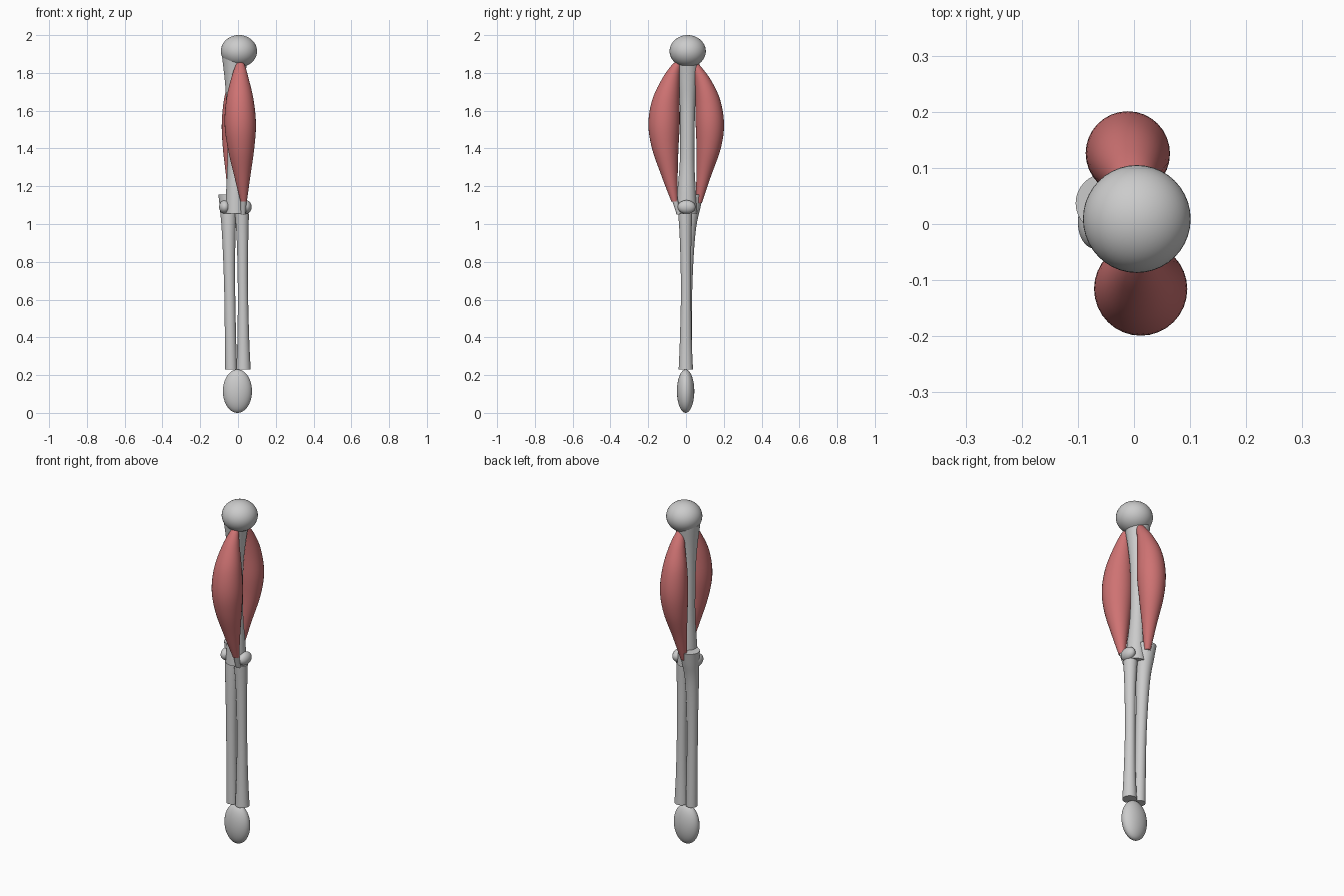
import bpy, bmesh, math
from mathutils import Vector

if "Cube" in bpy.data.objects:
    bpy.data.objects.remove(bpy.data.objects["Cube"])

muscle_mat = bpy.data.materials.new("muscle_red")
muscle_mat.diffuse_color = (0.62, 0.17, 0.17, 1)
muscle_mat.use_nodes = True
muscle_mat.node_tree.nodes["Principled BSDF"].inputs["Base Color"].default_value = muscle_mat.diffuse_color


def spline(a, b, c, d, t):
    # Catmull-Rom interpolation between b and c
    return 0.5 * (2 * b + (c - a) * t + (2 * a - 5 * b + 4 * c - d) * t * t
                  + (3 * b - a - 3 * c + d) * t ** 3)


def tube(name, stations, mat=None, sides=32, steps=6):
    # Smooth loft through stations (x, y, z, radius), with flat ends
    p = [Vector(s) for s in stations]
    p = [p[0]] + p + [p[-1]]
    path = [spline(*p[i:i + 4], k / steps) for i in range(len(p) - 3) for k in range(steps)]
    path.append(p[-1])
    bm = bmesh.new()
    rings = []
    for x, y, z, r in path:
        angles = [2 * math.pi * k / sides for k in range(sides)]
        rings.append([bm.verts.new((x + r * math.cos(a), y + r * math.sin(a), z)) for a in angles])
    for a, b in zip(rings, rings[1:]):
        for k in range(sides):
            j = (k + 1) % sides
            bm.faces.new((a[k], a[j], b[j], b[k]))
    bm.faces.new(rings[0])
    bm.faces.new(rings[-1])
    bmesh.ops.recalc_face_normals(bm, faces=bm.faces)
    finish(name, bm, mat)


def ellipsoid(name, centre, radii):
    bm = bmesh.new()
    bmesh.ops.create_uvsphere(bm, u_segments=40, v_segments=24, radius=1)
    bmesh.ops.scale(bm, vec=radii, verts=bm.verts)
    bmesh.ops.translate(bm, vec=centre, verts=bm.verts)
    finish(name, bm)


def finish(name, bm, mat=None):
    me = bpy.data.meshes.new(name)
    bm.to_mesh(me)
    bm.free()
    ob = bpy.data.objects.new(name, me)
    bpy.context.collection.objects.link(ob)
    if mat:
        me.materials.append(mat)
    bpy.ops.object.select_all(action='DESELECT')
    ob.select_set(True)
    bpy.context.view_layer.objects.active = ob
    bpy.ops.object.shade_smooth_by_angle(angle=math.radians(40))


# Shoulder ball and hand
ellipsoid("shoulder_ball", (0.005, 0.009, 1.915), (0.096, 0.096, 0.085))
ellipsoid("hand", (-0.003, -0.002, 0.115), (0.077, 0.046, 0.115))

# Elbow knobs on both sides
for name, x in (("elbow_knob_left", -0.07), ("elbow_knob_right", 0.042)):
    ellipsoid(name, (x, 0.003, 1.09), (0.03, 0.047, 0.036))

# Upper arm bone, then the two forearm bones
tube("upper_arm_bone", [(-0.016, 0.008, 1.88, 0.068), (-0.018, 0.008, 1.75, 0.051),
                        (-0.02, 0.008, 1.6, 0.04), (-0.018, 0.006, 1.35, 0.038),
                        (-0.014, 0.003, 1.17, 0.049), (-0.013, 0.002, 1.055, 0.056)])
tube("forearm_bone_left", [(-0.051, 0.037, 1.155, 0.053), (-0.05, 0.03, 1.09, 0.047),
                           (-0.049, 0.014, 0.95, 0.036), (-0.044, 0.004, 0.65, 0.029),
                           (-0.037, 0.0, 0.23, 0.031)])
tube("forearm_bone_right", [(0.021, -0.004, 1.055, 0.037), (0.024, -0.002, 0.9, 0.03),
                            (0.026, 0.0, 0.65, 0.027), (0.028, -0.001, 0.4, 0.031),
                            (0.029, -0.001, 0.23, 0.038)])

# Front muscle and the short tendon below it
tube("front_muscle", [(0.012, -0.045, 1.857, 0.008), (0.012, -0.051, 1.843, 0.023),
                      (0.01, -0.078, 1.775, 0.045), (0.01, -0.106, 1.66, 0.072),
                      (0.012, -0.116, 1.53, 0.083), (0.016, -0.11, 1.4, 0.07),
                      (0.023, -0.086, 1.25, 0.042), (0.03, -0.061, 1.12, 0.017)], muscle_mat)
tube("front_tendon", [(0.03, -0.06, 1.13, 0.016), (0.027, -0.036, 1.05, 0.013)], sides=16)

# Back muscle and its tendon
tube("back_muscle", [(0.0, 0.05, 1.853, 0.008), (0.0, 0.053, 1.838, 0.022),
                     (-0.003, 0.087, 1.765, 0.043), (-0.009, 0.115, 1.66, 0.065),
                     (-0.011, 0.126, 1.53, 0.075), (-0.016, 0.12, 1.4, 0.064),
                     (-0.025, 0.093, 1.25, 0.038), (-0.033, 0.067, 1.11, 0.017)], muscle_mat)
tube("back_tendon", [(-0.033, 0.066, 1.12, 0.016), (-0.038, 0.05, 1.06, 0.013)], sides=16)
